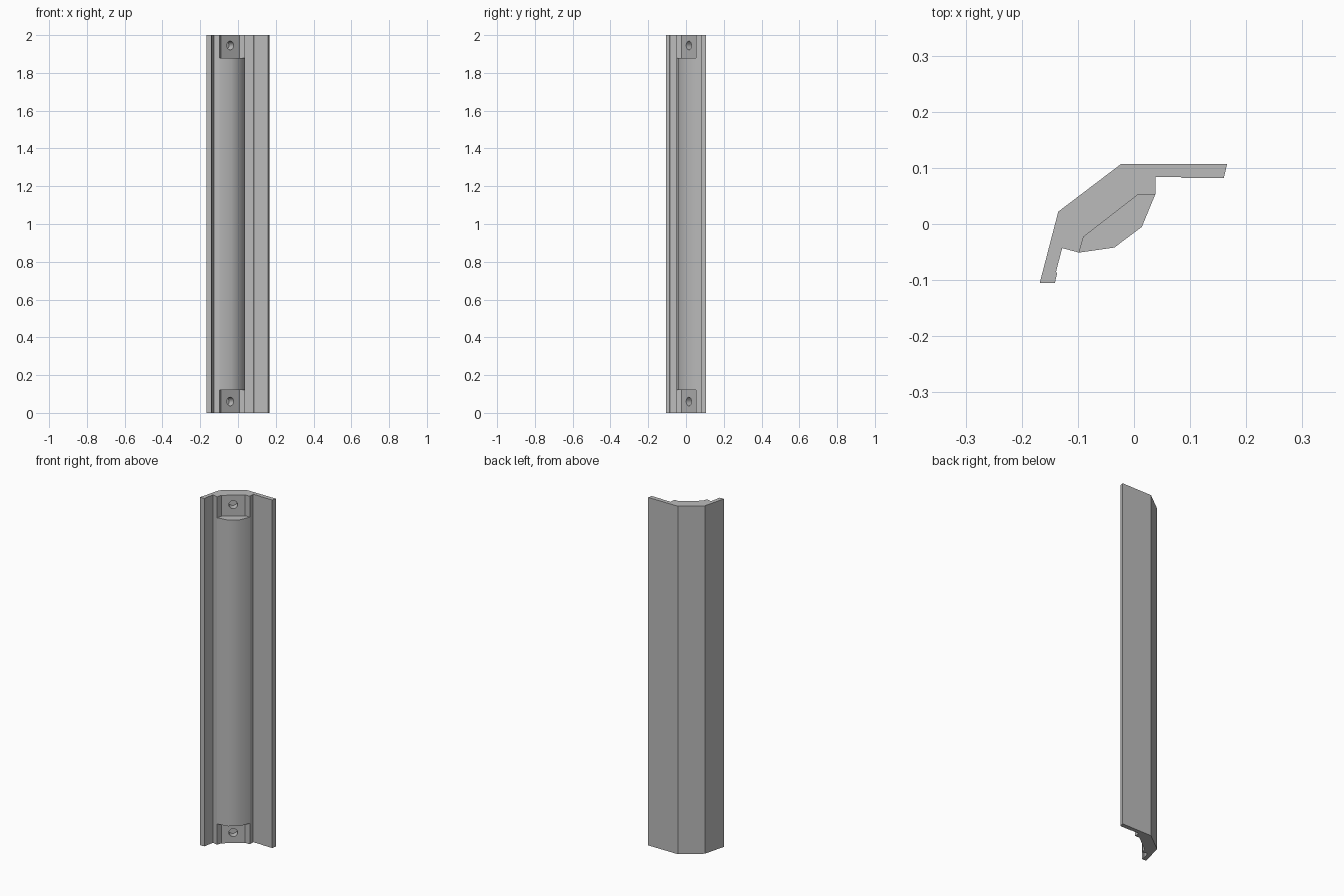
import bpy, bmesh, math
from mathutils import Vector

cube = bpy.data.objects.get("Cube")
if cube:
    bpy.data.objects.remove(cube, do_unlink=True)

grey = bpy.data.materials.new("plain_grey")
grey.use_nodes = True
colour = (0.5, 0.5, 0.5, 1)
grey.diffuse_color = colour
grey.node_tree.nodes["Principled BSDF"].inputs["Base Color"].default_value = colour


def extrude(name, outline, z0, z1):
    """Upright prism from a plan outline."""
    bm = bmesh.new()
    face = bm.faces.new([bm.verts.new((x, y, z0)) for x, y in outline])
    top = bmesh.ops.extrude_face_region(bm, geom=[face])["geom"]
    moved = [v for v in top if isinstance(v, bmesh.types.BMVert)]
    bmesh.ops.translate(bm, vec=(0, 0, z1 - z0), verts=moved)
    bmesh.ops.recalc_face_normals(bm, faces=bm.faces)
    mesh = bpy.data.meshes.new(name)
    bm.to_mesh(mesh)
    bm.free()
    mesh.materials.append(grey)
    ob = bpy.data.objects.new(name, mesh)
    bpy.context.collection.objects.link(ob)
    return ob


# Plan outlines: angled rail with a recess, and the rounded rib that fills it
lip_left, lip_right = (-0.098, -0.051), (0.038, 0.053)
pocket_left, pocket_right = (-0.09, -0.023), (0.008, 0.053)
rail_outline = [
    (-0.168, -0.105), (-0.135, 0.022), (-0.023, 0.107), (0.166, 0.107),
    (0.16, 0.082), (0.085, 0.082), (0.083, 0.084), (0.038, 0.084),
    lip_right, pocket_right, pocket_left, lip_left,
    (-0.128, -0.043), (-0.139, -0.085), (-0.137, -0.088), (-0.141, -0.105),
]
rib_outline = [
    lip_right, (0.014, -0.005), (-0.035, -0.042), lip_left,
    (-0.1, -0.02), (0.02, 0.075),
]
rail = extrude("corner_rail", rail_outline, 0, 2)
rib = extrude("rounded_rib", rib_outline, 0.12, 1.88)

# Blind screw holes, square to the recess face at each end
along = Vector((*pocket_right, 0)) - Vector((*pocket_left, 0))
normal = Vector((along.y, -along.x, 0)).normalized()
centre = (Vector((*pocket_left, 0)) + Vector((*pocket_right, 0))) / 2
for label, z in (("lower", 0.06), ("upper", 1.945)):
    bpy.ops.mesh.primitive_cylinder_add(
        vertices=24, radius=0.023, depth=0.08,
        location=centre + Vector((0, 0, z)),
        rotation=normal.to_track_quat('Z', 'Y').to_euler())
    cutter = bpy.context.object
    cutter.name = label + "_hole_cutter"
    cutter.data.materials.append(grey)
    cutter.hide_render = True
    cutter.hide_set(True)
    cut = rail.modifiers.new(label + "_screw_hole", 'BOOLEAN')
    cut.operation = 'DIFFERENCE'
    cut.solver = 'EXACT'
    cut.object = cutter

# Smooth the rib's curve while its ends stay crisp
bpy.ops.object.select_all(action='DESELECT')
rib.select_set(True)
bpy.context.view_layer.objects.active = rib
bpy.ops.object.shade_smooth_by_angle(angle=math.radians(40))
